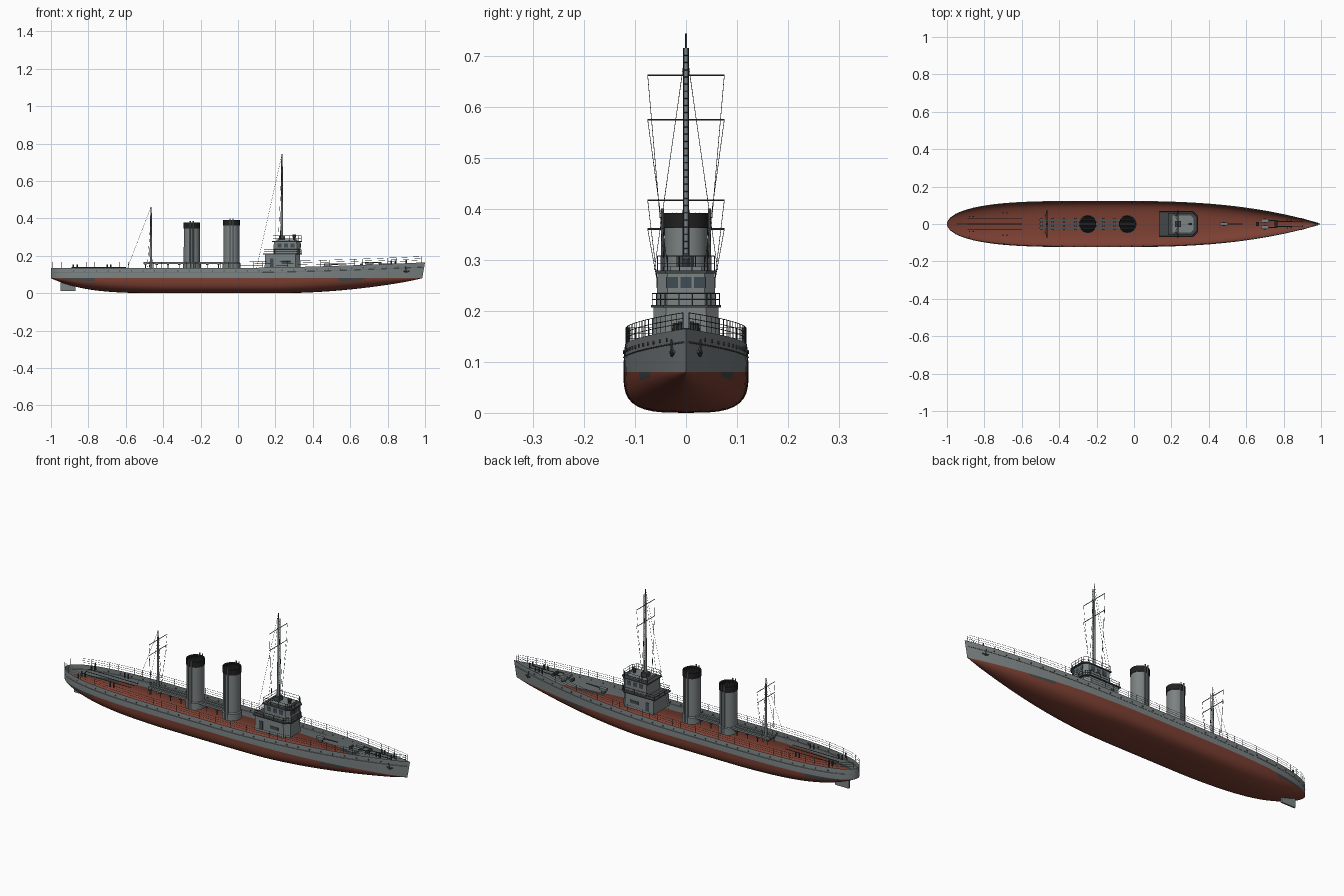
import bpy, bmesh, math
from mathutils import Vector, Matrix

if "Cube" in bpy.data.objects:
    bpy.data.objects.remove(bpy.data.objects["Cube"])

def material(name, rgb):
    m = bpy.data.materials.new(name)
    m.diffuse_color = (*rgb, 1)
    m.use_nodes = True
    m.node_tree.nodes["Principled BSDF"].inputs["Base Color"].default_value = m.diffuse_color
    return m

GRAY = material("hull gray", (0.20, 0.225, 0.225))
RED = material("antifouling red", (0.20, 0.05, 0.032))
DARK = material("dark gray", (0.055, 0.063, 0.065))
BLACK = material("funnel black", (0.015, 0.015, 0.016))
GLASS = material("window slate", (0.05, 0.075, 0.09))

def finish(name, bm, *mats, angle=35):
    me = bpy.data.meshes.new(name)
    bm.to_mesh(me)
    bm.free()
    for m in mats:
        me.materials.append(m)
    me.shade_smooth()
    me.set_sharp_from_angle(angle=math.radians(angle))
    ob = bpy.data.objects.new(name, me)
    bpy.context.collection.objects.link(ob)
    return ob

def boxes(name, mat, *specs):
    """Each spec is x0, x1, y0, y1, z0, z1."""
    bm = bmesh.new()
    for x0, x1, y0, y1, z0, z1 in specs:
        m = Matrix.Translation(((x0+x1)/2, (y0+y1)/2, (z0+z1)/2)) @ Matrix.Diagonal((x1-x0, y1-y0, z1-z0, 1))
        bmesh.ops.create_cube(bm, size=1, matrix=m)
    return finish(name, bm, mat)

def rods(name, mat, segs, r=0.0009, r2=None, sides=5):
    """Round bars between pairs of points."""
    bm = bmesh.new()
    for a, b in segs:
        a, b = Vector(a), Vector(b)
        d = b - a
        m = Matrix.Translation((a+b)/2) @ d.to_track_quat('Z', 'Y').to_matrix().to_4x4()
        bmesh.ops.create_cone(bm, cap_ends=True, segments=sides, radius1=r, radius2=r if r2 is None else r2,
                              depth=d.length, matrix=m)
    return finish(name, bm, mat)

def prism(name, mat, outline, z0, z1, top=1.0, cx=0.0):
    """Outline in plan, extruded up and scaled about cx at the top."""
    bm = bmesh.new()
    lo = [bm.verts.new((x, y, z0)) for x, y in outline]
    hi = [bm.verts.new((cx+(x-cx)*top, y*top, z1)) for x, y in outline]
    n = len(lo)
    bm.faces.new(lo[::-1])
    bm.faces.new(hi)
    for i in range(n):
        bm.faces.new((lo[i], lo[(i+1) % n], hi[(i+1) % n], hi[i]))
    return finish(name, bm, mat)

def mirrored(segs):
    return segs + [tuple((x, -y, z) for x, y, z in s) for s in segs]

# Hull lines
def width(x):
    if x < -0.2:
        return 0.1225*math.sqrt(max(0, 1-((-0.2-x)/0.8)**3.5))
    if x > -0.1:
        return 0.1225*max(0, 1-((x+0.1)/1.1)**2.7)
    return 0.1225

def keel(x):
    return 0.08*(max(0, (-0.3-x)/0.7)**4 + max(0, (x-0.2)/0.8)**2)

def sheer(x):
    return 0.135 + 0.03*max(0, x)**1.5

def side_x(x, z):
    return x - 0.015*max(0, (x-0.9)/0.1)*min(1, max(0, (sheer(x)-z)/0.085))

# Hull: an open lofted shell, red below the waterline and gray above
ANG = [i*math.pi/18 for i in range(9)] + [math.pi*0.478, math.pi/2]
RN = len(ANG)
def section(x):
    w, k = width(x), keel(x)
    ww = w*(1-0.2*max(0, x)**3)
    p = 0.6 + 0.55*max(0, (x-0.2)/0.8) + 0.3*max(0, (-0.4-x)/0.6)
    pts = [(ww*math.sin(t)**p, 0.08-(0.08-k)*max(0, math.cos(t))**p) for t in ANG]
    top = sheer(x)
    for f in (0.3, 0.6, 1):
        pts.append(((ww+(w-ww)*f)*(1-0.025*f*f), 0.08+(top-0.08)*f))
    return pts

xs = sorted({-math.cos(i*math.pi/72) for i in range(73)})
bm = bmesh.new()
for s in (1, -1):
    grid = [[bm.verts.new((side_x(x, z), s*y, z)) for y, z in section(x)] for x in xs]
    for i in range(len(xs)-1):
        for j in range(len(grid[0])-1):
            q = [grid[i][j], grid[i+1][j], grid[i+1][j+1], grid[i][j+1]]
            f = bm.faces.new(q if s < 0 else q[::-1])
            f.material_index = 1 if j < RN-1 else 0
            if RN-3 <= j < RN-1 and (0.5 < xs[i] < 0.67 or -0.95 < xs[i] < -0.78):
                f.material_index = 2
bmesh.ops.remove_doubles(bm, verts=bm.verts, dist=0.00005)
bmesh.ops.dissolve_degenerate(bm, edges=bm.edges, dist=0.00001)
finish("hull", bm, GRAY, RED, DARK)

# Rubbing strakes, portholes, rudder
line = [-0.985 + 1.97*i/60 for i in range(61)]
rods("rubbing_strake", GRAY, mirrored([((a, width(a)*0.995, sheer(a)-0.026), (b, width(b)*0.995, sheer(b)-0.026))
     for a, b in zip(line, line[1:])]), r=0.0016)
ports = [-0.88 + 0.062*i for i in range(29)]
rods("portholes", DARK, mirrored([((x, width(x)*0.95, sheer(x)-0.016), (x, width(x)+0.0005, sheer(x)-0.016))
     for x in ports]), r=0.0035, sides=10)
boxes("rudder", GRAY, (-0.95, -0.87, -0.004, 0.004, 0.012, 0.07))

# Deck-edge railing
posts = [-0.99 + 1.97*i/44 for i in range(45)]
edge = lambda x, h: (x, width(x)*0.965, sheer(x)+h)
segs = [(edge(x, 0), edge(x, 0.032)) for x in posts]
for h in (0.011, 0.021, 0.032):
    segs += [(edge(a, h), edge(b, h)) for a, b in zip(posts, posts[1:])]
rods("railing", DARK, mirrored(segs), r=0.0007, sides=4)

# Bridge house
def plan(x0, x1, y, c):
    return [(x0, -y), (x1-c, -y), (x1, -y+c), (x1, y-c), (x1-c, y), (x0, y)]
prism("lower_house", GRAY, plan(0.142, 0.335, 0.066, 0.025), 0.13, 0.208, 0.96, 0.24)
prism("bridge_deck", DARK, plan(0.135, 0.342, 0.069, 0.025), 0.206, 0.211)
prism("wheelhouse", GRAY, plan(0.19, 0.335, 0.057, 0.02), 0.21, 0.275, 0.98, 0.262)
prism("wheelhouse_roof", DARK, plan(0.182, 0.343, 0.06, 0.02), 0.273, 0.279)
prism("compass_platform", GRAY, plan(0.205, 0.318, 0.045, 0.015), 0.279, 0.287)
boxes("mast_base", DARK, (0.218, 0.25, -0.016, 0.016, 0.28, 0.308))
wins = [(0.331, 0.3355, y-0.011, y+0.011, 0.245, 0.266) for y in (-0.027, 0, 0.027)]
for s in (-1, 1):
    for x in (0.21, 0.245, 0.28):
        wins.append((x, x+0.022, s*0.0568-0.001, s*0.0568+0.001, 0.245, 0.266))
    wins.append((0.232, 0.28, s*0.0655-0.001, s*0.0655+0.001, 0.16, 0.175))
    wins.append((0.17, 0.19, s*0.0655-0.001, s*0.0655+0.001, 0.14, 0.185))
boxes("windows", GLASS, *wins)
segs = []
for (x0, x1, y, c), z, h in (((0.139, 0.338, 0.066, 0.025), 0.21, 0.024), ((0.187, 0.338, 0.056, 0.02), 0.279, 0.028)):
    p = plan(x0, x1, y, c)
    for a, b in zip(p, p[1:]+p[:1]):
        segs += [((*a, z+k*h), (*b, z+k*h)) for k in (0.5, 1)]
        for f in (0, 0.33, 0.66):
            q = Vector(a).lerp(Vector(b), f)
            segs.append(((*q, z), (*q, z+h)))
rods("bridge_railing", DARK, segs, r=0.001)
rods("searchlight", DARK, [((0.3, 0, 0.28), (0.3, 0, 0.305)), ((0.292, 0, 0.306), (0.31, 0, 0.306))], r=0.007, sides=10)

# Funnels with black tops, gratings and steam pipes
for name, cx, top in (("forward", -0.035, 0.392), ("aft", -0.247, 0.377)):
    bm = bmesh.new()
    prof = [(0.048, 0.125), (0.048, 0.16), (0.0435, 0.165), (0.0425, top-0.03), (0.045, top-0.03),
            (0.045, top), (0.041, top), (0.041, top-0.02), (0, top-0.02)]
    rings = [[bm.verts.new((cx+r*math.cos(i*math.tau/32), r*math.sin(i*math.tau/32), z)) for i in range(32)] for r, z in prof]
    for j in range(len(rings)-1):
        for i in range(32):
            f = bm.faces.new((rings[j][i], rings[j][(i+1) % 32], rings[j+1][(i+1) % 32], rings[j+1][i]))
            f.material_index = 1 if j >= 3 else 0
    bmesh.ops.remove_doubles(bm, verts=bm.verts, dist=0.00001)
    finish(name+"_funnel", bm, GRAY, BLACK)
    bars = []
    for k in range(-4, 5):
        y = k*0.009
        d = math.sqrt(0.043**2-y*y)
        bars.append(((cx-d, y, top-0.001), (cx+d, y, top-0.001)))
    rods(name+"_funnel_grating", DARK, bars, r=0.0012)
    rods(name+"_steam_pipes", GRAY, [((cx+dx, s*0.046, 0.13), (cx+dx, s*0.046, top+0.008))
         for s in (-1, 1) for dx in (-0.008, 0.008)], r=0.003, sides=8)

# Boat deck between and behind the funnels
boxes("boat_deck", GRAY, *[(-0.505, 0.0, y-0.006, y+0.006, 0.156, 0.166) for y in (-0.022, 0, 0.022)])
boxes("boat_deck_beams", DARK, *[(x, x+0.012, -0.031, 0.031, 0.15, 0.157) for x in (-0.5, -0.44, -0.38, -0.32, -0.17, -0.11)])
rods("boat_deck_legs", DARK, [((x, s*0.026, 0.128), (x, s*0.026, 0.155)) for x in (-0.494, -0.434, -0.374, -0.314, -0.164, -0.104)
     for s in (-1, 1)], r=0.002)

# Masts, yards and rigging
def mast(name, x, z0, z1, tip, yards, foot, stay):
    rods(name+"_mast", GRAY, [((x, 0, z0), (x, 0, z1))], r=0.007, r2=0.004, sides=12)
    rods(name+"_topmast", DARK, [((x, 0, z1-0.01), (x, 0, tip))], r=0.002)
    rods(name+"_yards", DARK, [((x, -0.075, z), (x, 0.075, z)) for z in yards], r=0.0017)
    n = int((z1-z0)/0.014)
    rungs = [((x+0.008, -0.005, z0+0.014*i), (x+0.008, 0.005, z0+0.014*i)) for i in range(1, n)]
    rods(name+"_ladder", DARK, rungs + [((x+0.008, s*0.005, z0), (x+0.008, s*0.005, z1)) for s in (-1, 1)], r=0.0009, sides=4)
    hi, lo = yards
    wires = mirrored([((x, 0.075, hi), (x-0.01, 0.042, foot)), ((x, 0.075, lo), (x-0.01, 0.035, foot)),
                      ((x, 0.003, z1-0.02), (x-0.02, 0.062, foot))])
    rods(name+"_rigging", DARK, wires + [((x, 0, tip), stay)], r=0.0006, sides=4)

mast("fore", 0.235, 0.28, 0.715, 0.743, (0.661, 0.574), 0.28, (0.1, 0, 0.135))
mast("main", -0.465, 0.135, 0.43, 0.462, (0.416, 0.36), 0.14, (-0.59, 0, 0.138))

# Guns on pedestals
for name, x, y, z, l in (("bow_gun", 0.48, 0, 0.14, 0.1), ("port_gun", 0.7, 0.018, 0.148, 0.05), ("starboard_gun", 0.7, -0.018, 0.148, 0.05)):
    rods(name+"_pedestal", DARK, [((x, y, z-0.006), (x, y, z+0.012))], r=0.012, r2=0.008, sides=12)
    boxes(name+"_breech", GRAY, (x-0.02, x+0.02, y-0.009, y+0.009, z+0.006, z+0.018))
    rods(name+"_barrel", DARK, [((x, y, z+0.014), (x+l, y, z+0.016))], r=0.0035, r2=0.0025, sides=8)

# Windlass, bollards, deck tracks and anchors
rods("windlass", DARK, [((0.76, -0.022, 0.158), (0.76, 0.022, 0.158)), ((0.66, -0.012, 0.152), (0.66, 0.012, 0.152))], r=0.008, sides=10)
rods("anchor_chains", DARK, mirrored([((0.76, 0.014, 0.156), (0.9, 0.012, 0.158))]), r=0.002)
boll = [(-0.88, 0.04), (-0.86, 0.04), (-0.7, 0.06), (-0.68, 0.06), (-0.88, 0.07), (0.82, 0.022), (0.84, 0.02), (0.9, 0.012)]
rods("bollards", DARK, mirrored([((x, y, sheer(x)-0.006), (x, y, sheer(x)+0.018)) for x, y in boll]), r=0.004, sides=8)
rods("deck_tracks", DARK, mirrored([((-0.89, 0.028, 0.137), (-0.6, 0.028, 0.137))]) + [((-0.89, 0, 0.137), (-0.6, 0, 0.137))], r=0.0018)
rods("anchors", DARK, mirrored([((0.895, 0.028, 0.143), (0.9, 0.028, 0.115)), ((0.885, 0.03, 0.12), (0.9, 0.028, 0.112)),
     ((0.915, 0.024, 0.12), (0.9, 0.028, 0.112))]), r=0.003, sides=6)
